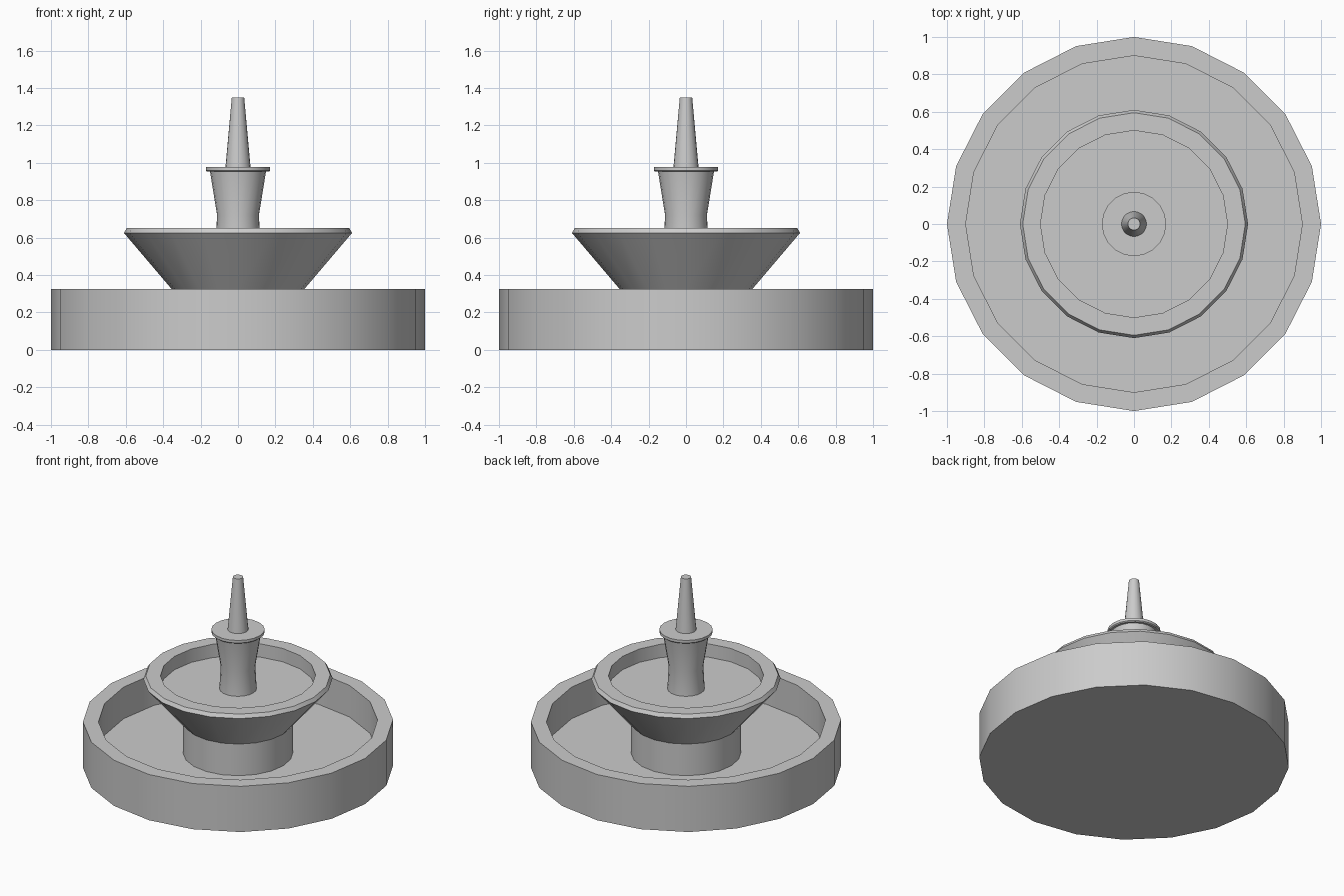
import bpy, bmesh, math

if "Cube" in bpy.data.objects:
    bpy.data.objects.remove(bpy.data.objects["Cube"])

SIDES = 20


def lathe(name, profile, sides=SIDES):
    """Revolve (radius, z) points around z; radius 0 closes the form at the axis."""
    bm = bmesh.new()
    rings = []
    for r, z in profile:
        if r == 0:
            rings.append([bm.verts.new((0, 0, z))] * sides)
        else:
            rings.append([bm.verts.new((r * math.cos(math.tau * i / sides),
                                        r * math.sin(math.tau * i / sides), z))
                          for i in range(sides)])
    for low, high in zip(rings, rings[1:]):
        for i in range(sides):
            j = (i + 1) % sides
            corners = dict.fromkeys((low[i], low[j], high[j], high[i]))
            bm.faces.new(list(corners))
    bmesh.ops.recalc_face_normals(bm, faces=bm.faces)
    mesh = bpy.data.meshes.new(name)
    bm.to_mesh(mesh)
    bm.free()
    obj = bpy.data.objects.new(name, mesh)
    bpy.context.collection.objects.link(obj)
    bpy.ops.object.select_all(action='DESELECT')
    obj.select_set(True)
    bpy.context.view_layer.objects.active = obj
    bpy.ops.object.shade_smooth_by_angle(angle=math.radians(30))
    return obj


# Wide lower basin with a thick rim and sunken floor
lathe("lower_basin", [(0, 0), (1, 0), (1, 0.325), (0.9, 0.325), (0.9, 0.1), (0, 0.1)])

# Round pedestal carrying the bowl
lathe("pedestal", [(0, 0.1), (0.355, 0.1), (0.355, 0.325), (0, 0.325)])

# Flared upper bowl with a chamfered lip
lathe("upper_bowl", [(0, 0.325), (0.355, 0.325), (0.61, 0.625), (0.595, 0.65),
                     (0.5, 0.65), (0.5, 0.555), (0, 0.555)])

# Waisted stem rising from the bowl
lathe("stem", [(0, 0.555), (0.12, 0.555), (0.112, 0.72), (0.15, 0.955), (0, 0.955)])

# Thin cap disc on the stem
lathe("cap_disc", [(0, 0.952), (0.165, 0.952), (0.172, 0.958), (0.172, 0.977), (0, 0.977)])

# Tapered spout
lathe("spout", [(0, 0.977), (0.067, 0.977), (0.033, 1.35), (0, 1.35)])
